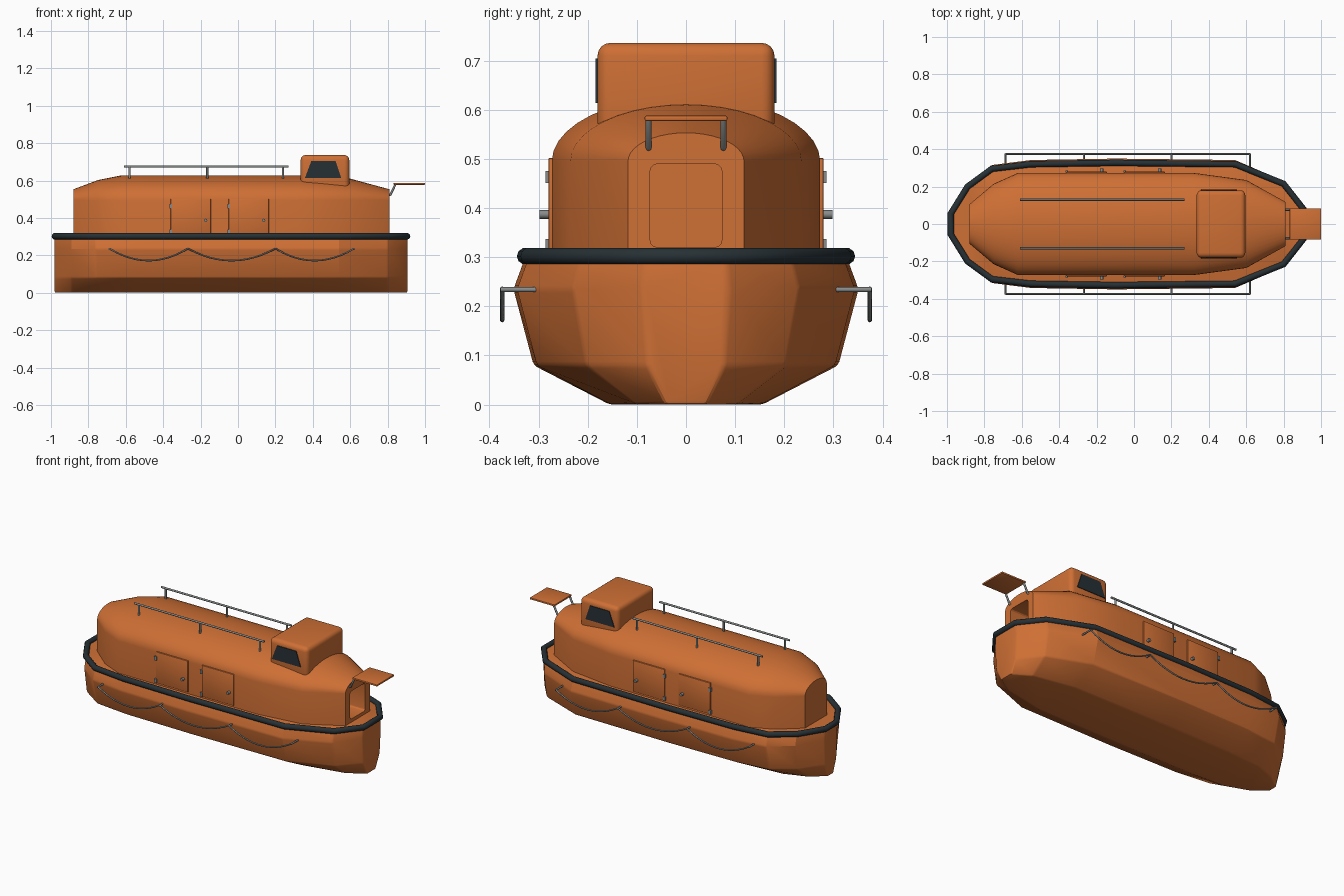
import bpy, bmesh, math
from mathutils import Vector

if "Cube" in bpy.data.objects:
    bpy.data.objects.remove(bpy.data.objects["Cube"])


def material(name, rgb):
    m = bpy.data.materials.new(name)
    m.diffuse_color = (*rgb, 1)
    m.use_nodes = True
    m.node_tree.nodes["Principled BSDF"].inputs["Base Color"].default_value = m.diffuse_color
    return m


ORANGE = material("orange_paint", (0.62, 0.16, 0.035))
DARK = material("dark_rubber", (0.02, 0.03, 0.035))
STEEL = material("steel", (0.25, 0.26, 0.26))


def activate(ob):
    bpy.ops.object.select_all(action='DESELECT')
    ob.select_set(True)
    bpy.context.view_layer.objects.active = ob


def smooth(ob, angle=30):
    activate(ob)
    bpy.ops.object.shade_smooth_by_angle(angle=math.radians(angle))


def from_bmesh(name, bm, mat):
    bmesh.ops.recalc_face_normals(bm, faces=bm.faces[:])
    me = bpy.data.meshes.new(name)
    bm.to_mesh(me)
    bm.free()
    me.materials.append(mat)
    ob = bpy.data.objects.new(name, me)
    bpy.context.collection.objects.link(ob)
    return ob


def loft(name, rings, mat):
    bm = bmesh.new()
    vs = [[bm.verts.new(p) for p in r] for r in rings]
    n = len(vs[0])
    for a, b in zip(vs, vs[1:]):
        for i in range(n):
            j = (i + 1) % n
            bm.faces.new((a[i], a[j], b[j], b[i]))
    bm.faces.new(vs[0])
    bm.faces.new(vs[-1])
    return from_bmesh(name, bm, mat)


def box(name, lo, hi, mat, bevel=0.0, segments=3, edge_axis=None):
    lo, hi = Vector(lo), Vector(hi)
    bm = bmesh.new()
    bmesh.ops.create_cube(bm, size=1)
    for v in bm.verts:
        v.co = Vector([(lo[i] + hi[i]) / 2 + v.co[i] * (hi[i] - lo[i]) for i in range(3)])
    if bevel:
        edges = [e for e in bm.edges if edge_axis is None or
                 abs((e.verts[0].co - e.verts[1].co)[edge_axis]) > 1e-5]
        bmesh.ops.bevel(bm, geom=edges, offset=bevel, segments=segments,
                        profile=0.5, affect='EDGES')
    ob = from_bmesh(name, bm, mat)
    if bevel:
        smooth(ob)
    return ob


def tube(name, points, radius, mat, cyclic=False, resolution=2):
    cu = bpy.data.curves.new(name, 'CURVE')
    cu.dimensions = '3D'
    cu.bevel_depth = radius
    cu.bevel_resolution = resolution
    cu.use_fill_caps = True
    sp = cu.splines.new('POLY')
    sp.points.add(len(points) - 1)
    for p, co in zip(sp.points, points):
        p.co = (*co, 1)
    sp.use_cyclic_u = cyclic
    cu.materials.append(mat)
    ob = bpy.data.objects.new(name, cu)
    bpy.context.collection.objects.link(ob)
    activate(ob)
    bpy.ops.object.convert(target='MESH')
    smooth(bpy.context.object, 50)
    return bpy.context.object


# hull: one chined section scaled along the length
stations = [(-0.98, 0.055), (-0.89, 0.2), (-0.76, 0.295), (-0.55, 0.32), (-0.1, 0.327),
            (0.54, 0.32), (0.8, 0.215), (0.905, 0.082)]
section = [(0.155, 0), (0.31, 0.08), (0.351, 0.235), (0.327, 0.3)]
rings = []
for x, w in stations:
    half = [(y * w / 0.327, z) for y, z in section]
    rings.append([(x, y, z) for y, z in half] + [(x, -y, z) for y, z in reversed(half)])
hull = loft("hull", rings, ORANGE)
bev = hull.modifiers.new("soft_edges", 'BEVEL')
bev.width, bev.segments, bev.angle_limit = 0.008, 2, math.radians(25)
activate(hull)
bpy.ops.object.modifier_apply(modifier=bev.name)
smooth(hull, 20)

# rubber fender around the gunwale
outline = [(x, w, 0.302) for x, w in stations]
tube("fender", outline + [(x, -y, z) for x, y, z in reversed(outline)], 0.017, DARK,
     cyclic=True, resolution=3)

# canopy: straight walls with an elliptical roof
canopy_stations = [(-0.88, 0.105, 0.553), (-0.75, 0.215, 0.602), (-0.62, 0.273, 0.628),
                   (0.32, 0.273, 0.628), (0.6, 0.235, 0.61), (0.81, 0.118, 0.553)]
rings = []
for x, w, top in canopy_stations:
    arc = [(x, w * math.cos(math.pi * i / 20), 0.495 + (top - 0.495) * math.sin(math.pi * i / 20))
           for i in range(21)]
    rings.append([(x, w, 0.29)] + arc + [(x, -w, 0.29)])
canopy = loft("canopy", rings, ORANGE)

# bow doorway cut into the canopy
cutter = box("doorway_cutter", (0.66, -0.073, 0.32), (0.86, 0.073, 0.49), ORANGE, 0.015, 3, 0)
cutter.hide_render = True
cut = canopy.modifiers.new("doorway", 'BOOLEAN')
cut.operation, cut.object, cut.solver = 'DIFFERENCE', cutter, 'EXACT'
activate(canopy)
bpy.ops.object.modifier_apply(modifier=cut.name)
bpy.data.objects.remove(cutter)
smooth(canopy, 28)

# raised bow hatch
box("bow_hatch", (0.832, -0.084, 0.577), (1.0, 0.084, 0.588), ORANGE, 0.003, 2)

# steering cabin
box("cabin", (0.335, -0.18, 0.54), (0.595, 0.18, 0.736), ORANGE, 0.026, 4)

window = [(0.358, 0.614), (0.552, 0.614), (0.522, 0.704), (0.392, 0.704)]
for s, side in ((-1, "right"), (1, "left")):
    # hatch arms and cabin windows
    tube(f"hatch_arm_{side}", [(0.80, s * 0.076, 0.518), (0.815, s * 0.076, 0.525),
                               (0.842, s * 0.076, 0.58)], 0.006, STEEL)
    loft(f"cabin_window_{side}", [[(x, s * y, z) for x, z in window] for y in (0.175, 0.184)], DARK)

    # roof rail
    tube(f"roof_rail_{side}", [(-0.61, s * 0.13, 0.675), (0.27, s * 0.13, 0.675)], 0.006, STEEL)
    for i, x in enumerate((-0.58, -0.165, 0.24)):
        tube(f"roof_rail_post_{side}_{i}", [(x, s * 0.13, 0.6), (x, s * 0.13, 0.675)],
             0.006, STEEL)

    # side doors with hinges and handles
    for i, x in enumerate((-0.36, -0.05)):
        y0, y1 = sorted((s * 0.265, s * 0.28))
        box(f"side_door_{side}_{i}", (x, y0, 0.31), (x + 0.215, y1, 0.502), ORANGE, 0.003, 2)
        for j, z in enumerate((0.325, 0.463)):
            h0, h1 = sorted((s * 0.275, s * 0.286))
            box(f"hinge_{side}_{i}_{j}", (x - 0.007, h0, z - 0.012), (x + 0.007, h1, z + 0.012),
                STEEL)
        tube(f"door_handle_{side}_{i}", [(x + 0.187, s * 0.275, 0.387),
                                         (x + 0.187, s * 0.298, 0.387)], 0.009, STEEL)

    # grab line hung in swags from short pegs
    pegs = (-0.687, -0.268, 0.2, 0.62)
    line = []
    for a, b in zip(pegs, pegs[1:]):
        for k in range(12):
            t = k / 12
            line.append((a + (b - a) * t, s * 0.374, 0.236 - 0.064 * 4 * t * (1 - t)))
    line.append((pegs[-1], s * 0.374, 0.236))
    tube(f"grab_line_{side}", line, 0.0045, STEEL)
    for i, x in enumerate(pegs):
        tube(f"grab_line_peg_{side}_{i}", [(x, s * 0.29, 0.234), (x, s * 0.377, 0.234)],
             0.005, STEEL)
